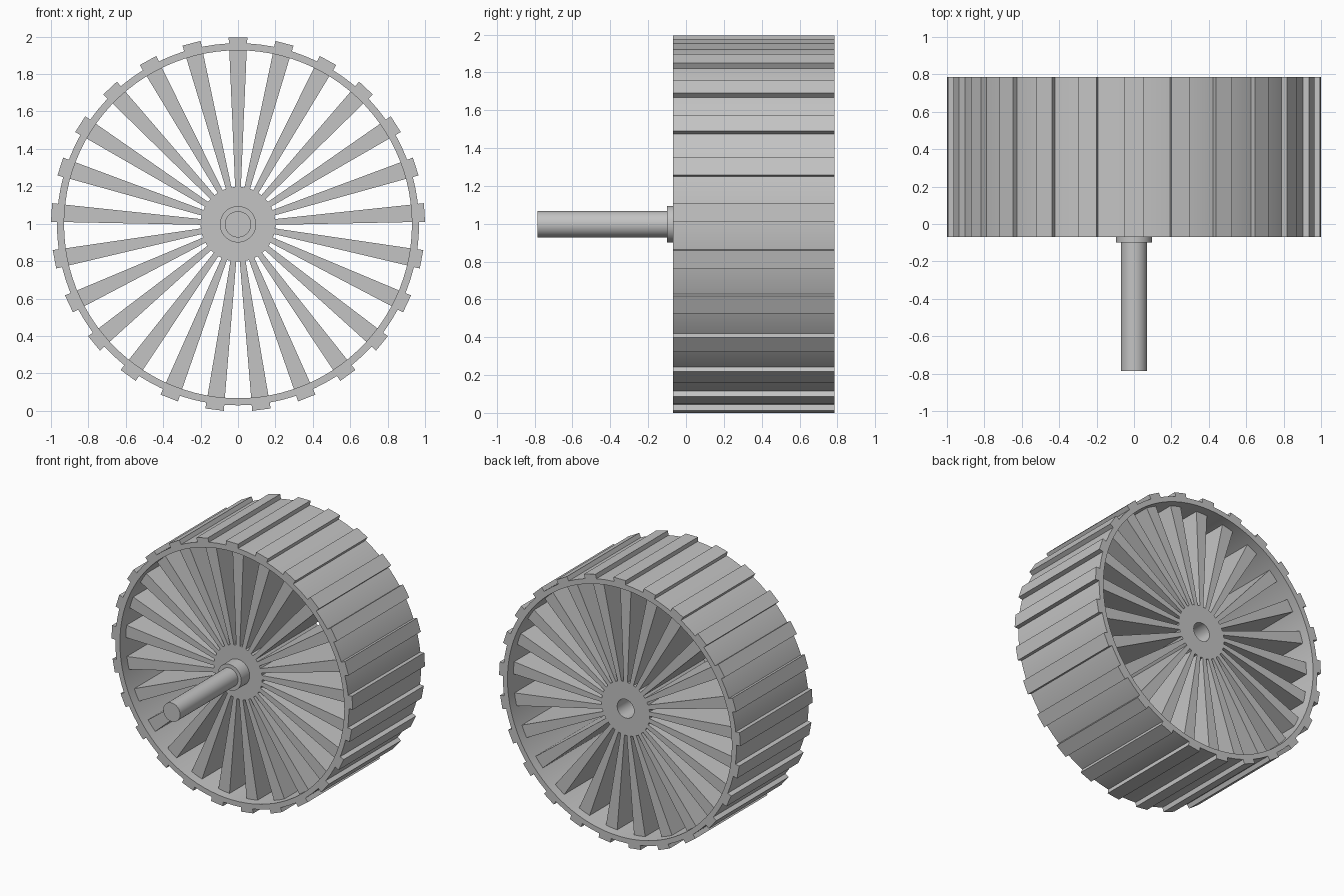
import bpy
import bmesh
import math
from mathutils import Matrix

cube = bpy.data.objects.get("Cube")
if cube:
    bpy.data.objects.remove(cube, do_unlink=True)

COUNT = 25                     # spokes and treads
CENTRE_Z = 0.997
RIM_FRONT, RIM_BACK = -0.07, 0.785
HUB_FRONT, HUB_BACK = 0.0, 0.715
RIM_INNER, RIM_OUTER, TREAD_TOP = 0.93, 0.968, 0.999
HUB_RADIUS, SHAFT_RADIUS = 0.2, 0.07

grey = bpy.data.materials.new("plain grey")
grey.use_nodes = True
colour = (0.55, 0.55, 0.55, 1)
grey.diffuse_color = colour
grey.node_tree.nodes["Principled BSDF"].inputs["Base Color"].default_value = colour


def finish(name, bm, smooth=False):
    bmesh.ops.recalc_face_normals(bm, faces=bm.faces)
    mesh = bpy.data.meshes.new(name)
    bm.to_mesh(mesh)
    bm.free()
    mesh.materials.append(grey)
    obj = bpy.data.objects.new(name, mesh)
    bpy.context.collection.objects.link(obj)
    obj.location.z = CENTRE_Z
    if smooth:
        bpy.ops.object.select_all(action='DESELECT')
        obj.select_set(True)
        bpy.context.view_layer.objects.active = obj
        bpy.ops.object.shade_smooth_by_angle(angle=math.radians(30))
    return obj


def lathe(name, profile, sides, closed):
    """Spin a (radius, y) profile about the y axis."""
    bm = bmesh.new()
    verts = [bm.verts.new((r, y, 0)) for r, y in profile]
    edges = [bm.edges.new(pair) for pair in zip(verts, verts[1:])]
    if closed:
        edges.append(bm.edges.new((verts[-1], verts[0])))
    bmesh.ops.spin(bm, geom=verts + edges, cent=(0, 0, 0), axis=(0, 1, 0),
                   angle=math.tau, steps=sides)
    bmesh.ops.remove_doubles(bm, verts=bm.verts, dist=0.0001)
    return finish(name, bm, smooth=True)


def radial_blocks(name, inner, outer, half_in, half_out, front, back):
    """Ring of tapered blocks, the first one pointing straight up."""
    bm = bmesh.new()
    for i in range(COUNT):
        turn = Matrix.Rotation(math.tau * i / COUNT, 4, 'Y')
        block = bmesh.ops.create_cube(bm, size=2)["verts"]
        for v in block:
            half, radius = (half_out, outer) if v.co.z > 0 else (half_in, inner)
            v.co = (v.co.x * half, front if v.co.y < 0 else back, radius)
        bmesh.ops.transform(bm, matrix=turn, verts=block)
    return finish(name, bm)


def tube(inner, outer, front, back):
    return [(inner, front), (outer, front), (outer, back), (inner, back)]


# Wheel: rim, raised treads, wedge spokes and bored hub
lathe("rim", tube(RIM_INNER, RIM_OUTER, RIM_FRONT, RIM_BACK), 100, True)
radial_blocks("treads", 0.95, TREAD_TOP, 0.048, 0.05, RIM_FRONT, RIM_BACK)
radial_blocks("spokes", 0.19, 0.94, 0.015, 0.047, HUB_FRONT, HUB_BACK)
lathe("hub", tube(SHAFT_RADIUS, HUB_RADIUS, HUB_FRONT, HUB_BACK), 64, True)

# Axle: collar against the hub and the solid shaft in front
lathe("axle_collar", tube(SHAFT_RADIUS, 0.097, -0.1, HUB_FRONT), 48, True)
lathe("axle_shaft", [(0, -0.785), (SHAFT_RADIUS, -0.785),
                     (SHAFT_RADIUS, 0.02), (0, 0.02)], 48, False)
